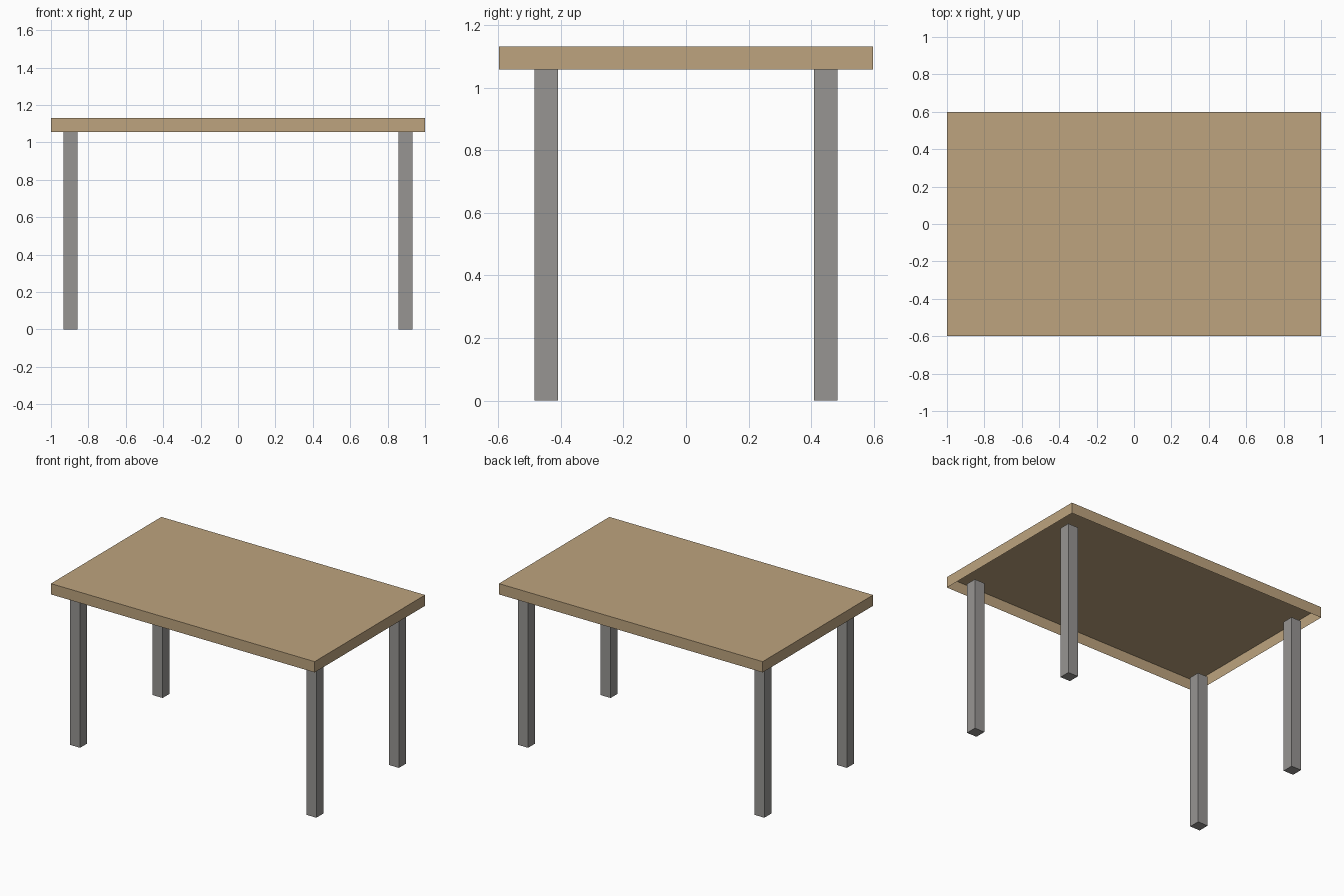
import bpy, bmesh
from mathutils import Matrix, Vector

if "Cube" in bpy.data.objects:
    bpy.data.objects.remove(bpy.data.objects["Cube"])


def material(name, rgb):
    m = bpy.data.materials.new(name)
    m.diffuse_color = (*rgb, 1.0)
    m.use_nodes = True
    m.node_tree.nodes["Principled BSDF"].inputs["Base Color"].default_value = m.diffuse_color
    return m


def box(name, lo, hi, mat, open_bottom=False):
    lo, hi = Vector(lo), Vector(hi)
    bm = bmesh.new()
    bmesh.ops.create_cube(bm, size=1.0, matrix=Matrix.LocRotScale((lo + hi) / 2, None, hi - lo))
    if open_bottom:
        bm.normal_update()
        under = [f for f in bm.faces if f.normal.z < -0.9]
        bmesh.ops.delete(bm, geom=under, context='FACES')
    mesh = bpy.data.meshes.new(name)
    bm.to_mesh(mesh)
    bm.free()
    mesh.materials.append(mat)
    obj = bpy.data.objects.new(name, mesh)
    bpy.context.collection.objects.link(obj)
    return obj


wood = material("tan wood", (0.51, 0.37, 0.21))
grey = material("grey metal", (0.31, 0.30, 0.29))

# Table top: a thin shell, hollow and open underneath
box("table_top", (-1, -0.598, 1.057), (1, 0.598, 1.131), wood, open_bottom=True)

# Four square legs, ending level with the lower rim of the top
LEG = 0.0755
for sx, side in ((-1, "left"), (1, "right")):
    for sy, end in ((-1, "front"), (1, "back")):
        x, y = sx * 0.896, sy * 0.447
        box(f"{end}_{side}_leg", (x - LEG / 2, y - LEG / 2, 0),
            (x + LEG / 2, y + LEG / 2, 1.057), grey)
